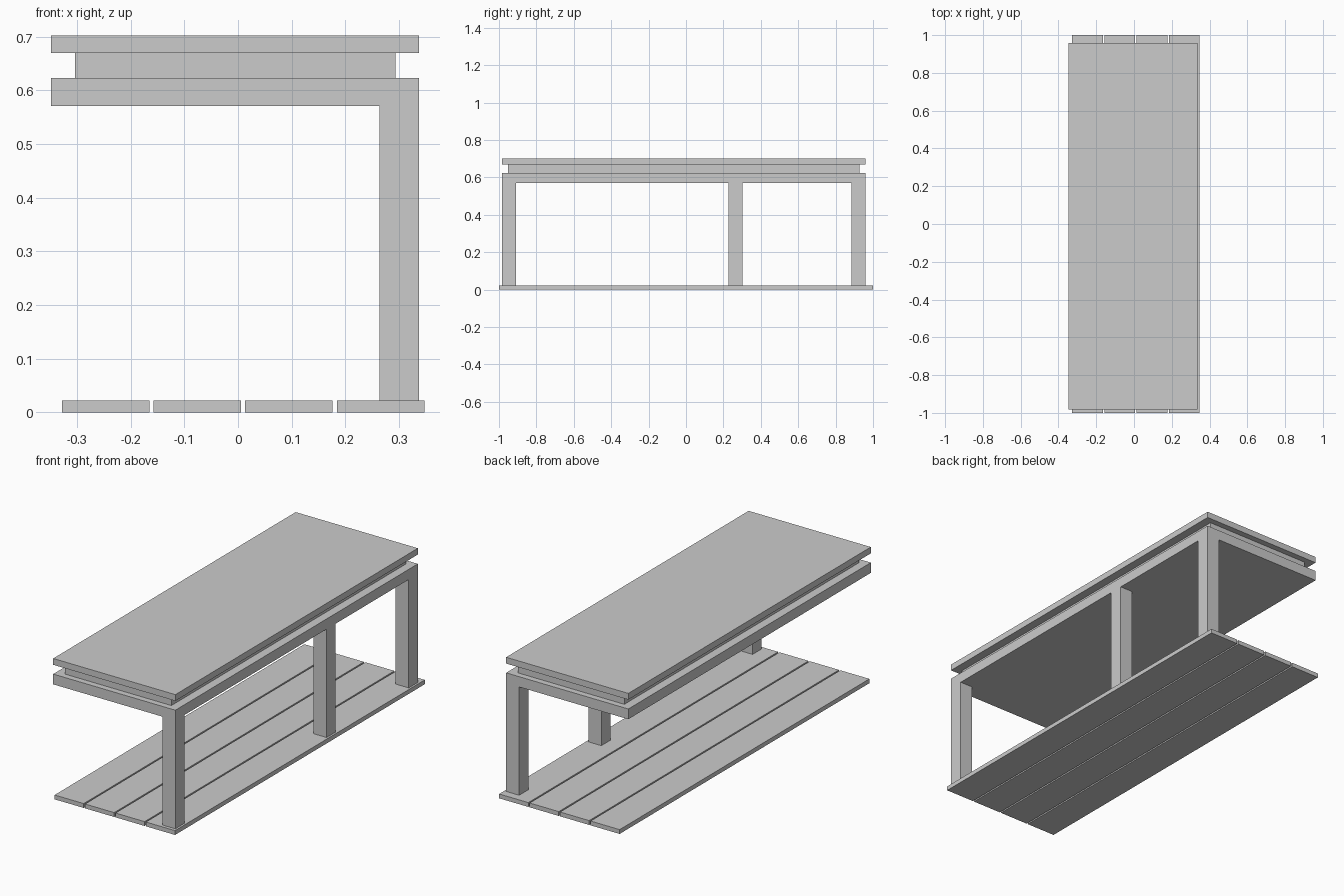
import bpy

if "Cube" in bpy.data.objects:
    bpy.data.objects.remove(bpy.data.objects["Cube"])


def box(name, x, y, z):
    """Axis-aligned box from (min, max) ranges."""
    bpy.ops.mesh.primitive_cube_add(size=1, location=[(r[0] + r[1]) / 2 for r in (x, y, z)])
    ob = bpy.context.object
    ob.name = name
    ob.scale = [r[1] - r[0] for r in (x, y, z)]
    bpy.ops.object.transform_apply(location=False, rotation=False, scale=True)
    return ob


# Base: four long planks with narrow gaps
PLANK_W, PITCH, PLANK_T = 0.163, 0.1707, 0.022
for i in range(4):
    x0 = -0.328 + i * PITCH
    box(f"base_plank_{i + 1}", (x0, x0 + PLANK_W), (-1, 1), (0, PLANK_T))

# Legs along the right-hand side only
for name, y0 in (("front_leg", -0.983), ("middle_leg", 0.228), ("back_leg", 0.886)):
    box(name, (0.264, 0.337), (y0, y0 + 0.073), (PLANK_T, 0.571))

# Cantilevered top: lower slab, recessed core, upper slab
box("lower_slab", (-0.348, 0.337), (-0.983, 0.959), (0.571, 0.623))
box("recessed_core", (-0.304, 0.293), (-0.952, 0.928), (0.623, 0.67))
box("upper_slab", (-0.348, 0.337), (-0.983, 0.959), (0.67, 0.702))
